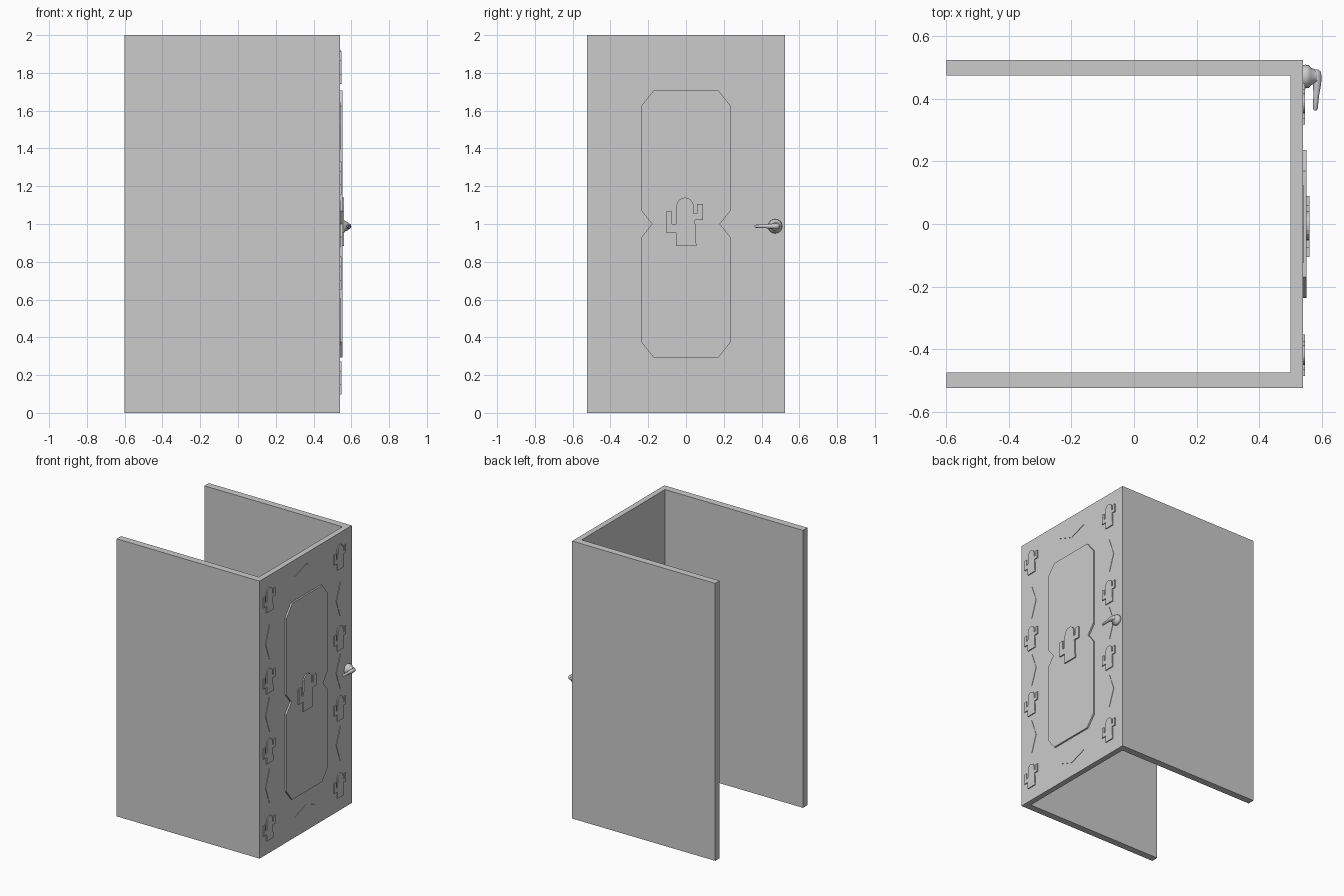
import bpy, bmesh
from math import cos, sin, pi, radians
from mathutils import Vector

if "Cube" in bpy.data.objects:
    bpy.data.objects.remove(bpy.data.objects["Cube"])

GREY = (0.6, 0.6, 0.6, 1)
grey = bpy.data.materials.new("plain grey")
grey.use_nodes = True
grey.diffuse_color = GREY
grey.node_tree.nodes["Principled BSDF"].inputs["Base Color"].default_value = GREY


def finish(name, bm):
    bmesh.ops.recalc_face_normals(bm, faces=bm.faces)
    mesh = bpy.data.meshes.new(name)
    bm.to_mesh(mesh)
    bm.free()
    mesh.materials.append(grey)
    obj = bpy.data.objects.new(name, mesh)
    bpy.context.collection.objects.link(obj)
    return obj


def slab(name, outline, base, depth, axis):
    """Extrude an outline along x (outline in y, z) or z (outline in x, y)."""
    bm = bmesh.new()
    place = (lambda a, b: (base, a, b)) if axis == "x" else (lambda a, b: (a, b, base))
    face = bm.faces.new([bm.verts.new(place(a, b)) for a, b in outline])
    grown = bmesh.ops.extrude_face_region(bm, geom=[face])["geom"]
    step = Vector((depth, 0, 0)) if axis == "x" else Vector((0, 0, depth))
    bmesh.ops.translate(bm, vec=step, verts=[v for v in grown if isinstance(v, bmesh.types.BMVert)])
    return finish(name, bm)


def turned(name, rings, sides=16):
    """Skin round rings given as (centre, facing angle in the xy plane, radius)."""
    bm = bmesh.new()
    loops = []
    for (x, y, z), turn, r in rings:
        side = Vector((-sin(turn), cos(turn), 0))
        loops.append([bm.verts.new(Vector((x, y, z)) + side * r * cos(2 * pi * i / sides)
                                   + Vector((0, 0, r * sin(2 * pi * i / sides))))
                      for i in range(sides)])
    for a, b in zip(loops, loops[1:]):
        for i in range(sides):
            j = (i + 1) % sides
            bm.faces.new((a[i], a[j], b[j], b[i]))
    bm.faces.new(loops[0])
    bm.faces.new(loops[-1])
    obj = finish(name, bm)
    bpy.ops.object.select_all(action="DESELECT")
    obj.select_set(True)
    bpy.context.view_layer.objects.active = obj
    bpy.ops.object.shade_smooth_by_angle(angle=radians(50))
    return obj


def moved(shape, y, z, scale=1):
    return [(y + a * scale, z + b * scale) for a, b in shape]


# Walls: door wall with two side walls, open at the far end
FACE = 0.54
slab("walls", [(-0.6, -0.525), (FACE, -0.525), (FACE, 0.525), (-0.6, 0.525),
               (-0.6, 0.475), (0.5, 0.475), (0.5, -0.475), (-0.6, -0.475)], 0, 2, "z")

# Raised panel with clipped corners and a notch halfway up each side
quarter = [(0.18, 0), (0.236, 0.07), (0.236, 0.626), (0.17, 0.708)]
right = [(a, -b) for a, b in quarter[:0:-1]] + quarter
panel = right + [(-a, -b) for a, b in right]
slab("door_panel", moved(panel, 0, 1), FACE - 0.005, 0.017, "x")

# Cactus outline: arched trunk, high arm on the right, low arm on the left
arch = [(-0.005 + 0.046 * cos(pi * i / 10), 0.09 + 0.05 * sin(pi * i / 10)) for i in range(11)]
cactus = ([(-0.053, -0.117), (0.055, -0.117), (0.048, 0.02), (0.09, 0.02), (0.09, 0.106),
           (0.058, 0.106), (0.058, 0.055), (0.041, 0.055)] + arch
          + [(-0.053, 0), (-0.075, 0), (-0.075, 0.065), (-0.105, 0.065), (-0.105, -0.045),
             (-0.053, -0.045)])
slab("panel_cactus", moved(cactus, 0, 1), FACE + 0.01, 0.011, "x")

# Border of small cacti and diamonds
diamond = [(0.045, 0), (0, 0.125), (-0.045, 0), (0, -0.125)]
for side, y in (("left", 0.39), ("right", -0.415)):
    for i, z in enumerate((0.185, 0.74, 1.245, 1.83)):
        slab(f"border_cactus_{side}_{i + 1}", moved(cactus, y, z - 0.008, 0.68),
             FACE - 0.005, 0.012, "x")
    for i, z in enumerate((0.483, 1.0, 1.52)):
        slab(f"border_diamond_{side}_{i + 1}", moved(diamond, y, z), FACE - 0.005, 0.008, "x")
for name, z in (("top", 1.88), ("bottom", 0.145)):
    slab(f"border_diamond_{name}", moved([(b, -a) for a, b in diamond], 0, z),
         FACE - 0.005, 0.008, "x")

# Door handle: rounded knob base and a tapered lever turned towards the hinges
HY, HZ = 0.472, 0.988
turned("handle_base", [((x, HY, HZ), 0, r) for x, r in
       ((0.535, 0.034), (0.548, 0.038), (0.56, 0.036), (0.566, 0.028), (0.585, 0.02))])
turned("handle_lever", [((x, y, HZ), -pi / 2, r) for x, y, r in
       ((0.58, 0.495, 0.008), (0.583, 0.488, 0.014), (0.585, 0.475, 0.015), (0.586, 0.45, 0.013),
        (0.583, 0.41, 0.009), (0.58, 0.37, 0.008), (0.58, 0.363, 0.004))])
